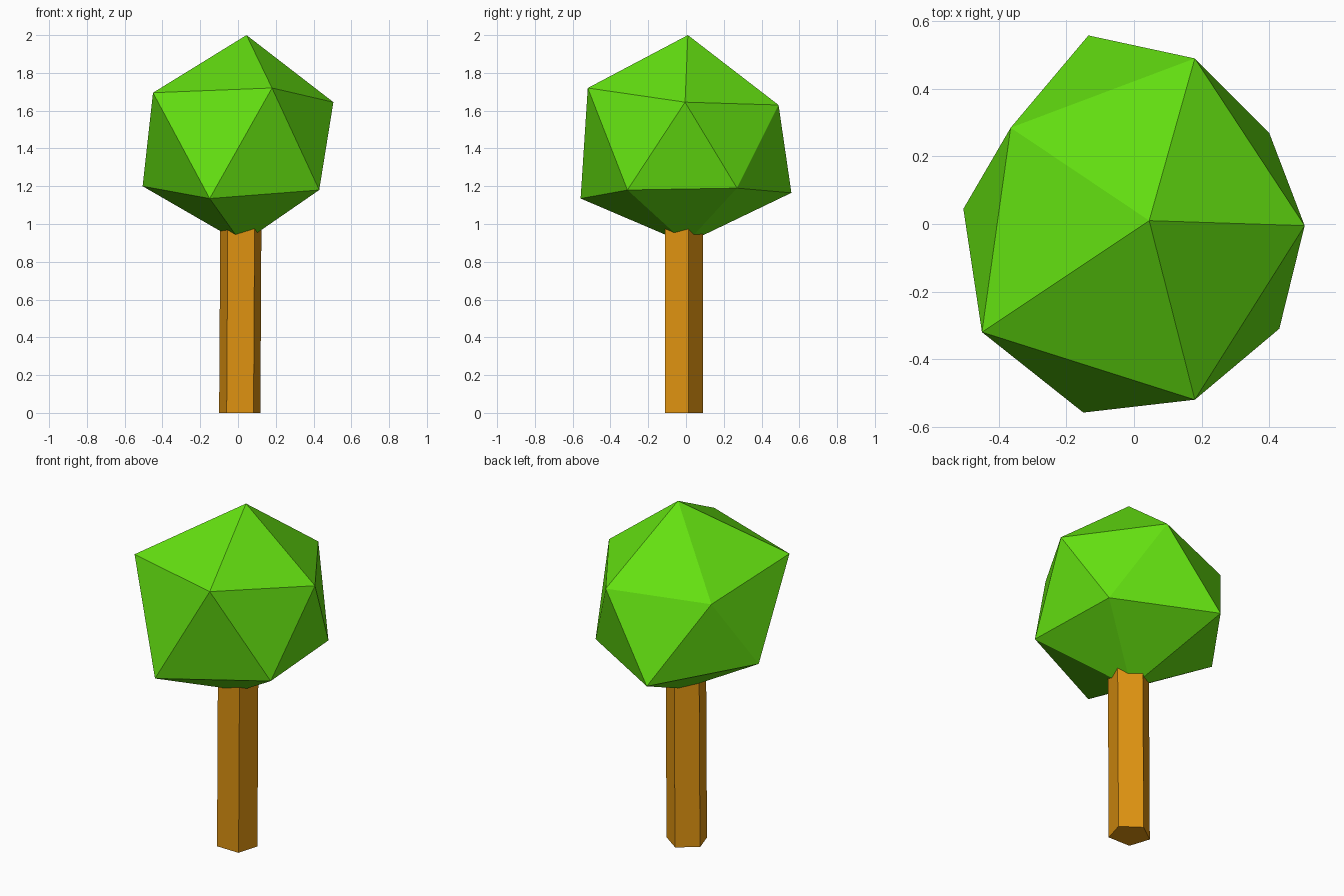
import bpy
import bmesh

cube = bpy.data.objects.get("Cube")
if cube:
    bpy.data.objects.remove(cube, do_unlink=True)


def make_material(name, colour):
    mat = bpy.data.materials.new(name)
    mat.use_nodes = True
    mat.diffuse_color = (*colour, 1)
    mat.node_tree.nodes["Principled BSDF"].inputs["Base Color"].default_value = (*colour, 1)
    return mat


def make_object(name, bm, mat):
    bmesh.ops.recalc_face_normals(bm, faces=bm.faces)
    mesh = bpy.data.meshes.new(name)
    bm.to_mesh(mesh)
    bm.free()
    mesh.materials.append(mat)
    obj = bpy.data.objects.new(name, mesh)
    bpy.context.collection.objects.link(obj)
    return obj


leaf_green = make_material("leaf green", (0.127, 0.75, 0.0055))
bark_brown = make_material("bark brown", (0.73, 0.29, 0.0055))

# Crown: an uneven icosahedron of two staggered five-point rings and two poles
upper_ring = [(-0.45, -0.32, 1.695), (0.18, -0.52, 1.72), (0.505, -0.005, 1.645),
              (0.18, 0.49, 1.63), (-0.365, 0.285, 1.605)]
lower_ring = [(-0.15, -0.558, 1.135), (0.43, -0.31, 1.18), (0.4, 0.27, 1.19),
              (-0.135, 0.558, 1.165), (-0.505, 0.045, 1.2)]
bm = bmesh.new()
top = bm.verts.new((0.045, 0.01, 2.0))
bottom = bm.verts.new((0.02, 0, 0.897))
upper = [bm.verts.new(p) for p in upper_ring]
lower = [bm.verts.new(p) for p in lower_ring]
for i in range(5):
    j = (i + 1) % 5
    bm.faces.new((top, upper[i], upper[j]))
    bm.faces.new((upper[i], lower[i], upper[j]))
    bm.faces.new((lower[i], lower[j], upper[j]))
    bm.faces.new((bottom, lower[j], lower[i]))
make_object("crown", bm, leaf_green)

# Trunk: a five-sided post that shifts slightly towards its top
section = [(-0.06, -0.11), (0.082, -0.112), (0.118, 0.012), (0.008, 0.09), (-0.1, 0.012)]
bm = bmesh.new()
rings = []
for z, shift in ((0, 0), (0.3, 0.002), (1.02, 0.006)):
    rings.append([bm.verts.new((x + shift, y, z)) for x, y in section])
for low, high in zip(rings, rings[1:]):
    for i in range(5):
        j = (i + 1) % 5
        bm.faces.new((low[i], low[j], high[j], high[i]))
bm.faces.new(rings[0])
bm.faces.new(rings[-1])
make_object("trunk", bm, bark_brown)
